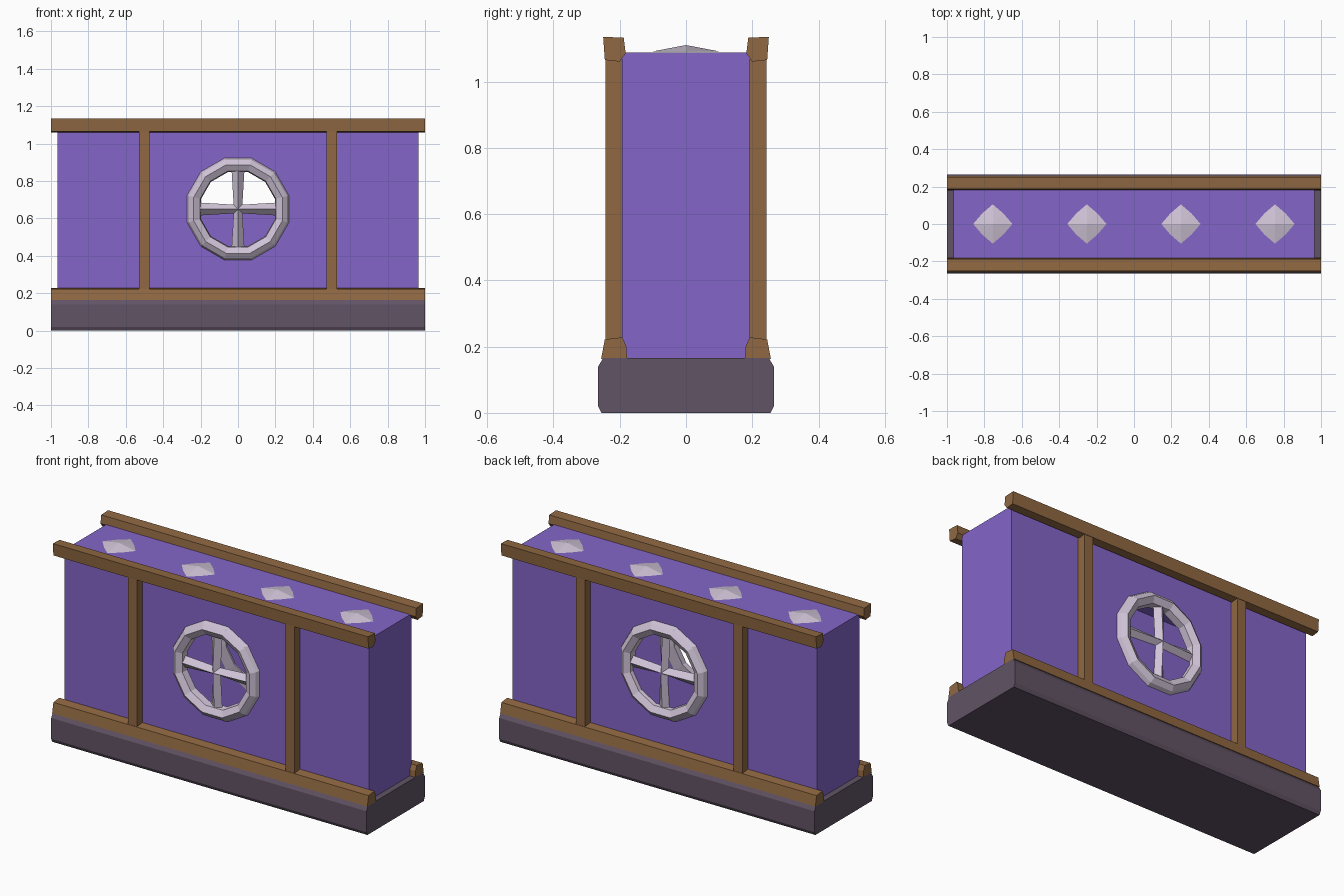
import bpy, bmesh
from math import sin, cos, pi
from mathutils import Vector

old = bpy.data.objects.get("Cube")
if old:
    bpy.data.objects.remove(old)


def material(name, r, g, b):
    m = bpy.data.materials.new(name)
    m.use_nodes = True
    m.diffuse_color = (r, g, b, 1)
    m.node_tree.nodes["Principled BSDF"].inputs["Base Color"].default_value = (r, g, b, 1)
    return m


PURPLE = material("purple plaster", .23, .13, .58)
WOOD = material("brown wood", .28, .14, .055)
DARK = material("dark stone", .12, .087, .13)
PALE = material("pale stone", .63, .55, .68)
WINDOW_Z = .65


def make(name, bm, mat):
    bmesh.ops.recalc_face_normals(bm, faces=bm.faces)
    me = bpy.data.meshes.new(name)
    bm.to_mesh(me)
    bm.free()
    me.materials.append(mat)
    ob = bpy.data.objects.new(name, me)
    bpy.context.collection.objects.link(ob)
    return ob


def prism(name, profile, axis, lo, hi, mat):
    """Extrude a closed 2D profile along x (profile y, z) or y (profile x, z)."""
    bm = bmesh.new()
    place = (lambda a, b, t: (t, a, b)) if axis == "x" else (lambda a, b, t: (a, t, b))
    rings = [[bm.verts.new(place(a, b, t)) for a, b in profile] for t in (lo, hi)]
    n = len(profile)
    for ring in rings:
        bm.faces.new(ring)
    for i in range(n):
        j = (i + 1) % n
        bm.faces.new((rings[0][i], rings[0][j], rings[1][j], rings[1][i]))
    return make(name, bm, mat)


def rect(a0, a1, b0, b1):
    return [(a0, b0), (a1, b0), (a1, b1), (a0, b1)]


def arc(radius, start, end, steps):
    return [(radius * cos(start + (end - start) * i / steps),
             WINDOW_Z + radius * sin(start + (end - start) * i / steps))
            for i in range(steps + 1)]


def cut(target, cutter):
    mod = target.modifiers.new("cut", "BOOLEAN")
    mod.operation = "DIFFERENCE"
    mod.solver = "EXACT"
    mod.object = cutter
    bpy.context.view_layer.update()
    graph = bpy.context.evaluated_depsgraph_get()
    target.data = bpy.data.meshes.new_from_object(target.evaluated_get(graph))
    target.modifiers.clear()
    bpy.data.objects.remove(cutter)


# Base slab with slightly sloped shoulders
prism("base_slab", [(-.255, 0), (.255, 0), (.265, .02), (.265, .14), (.25, .165),
                    (-.25, .165), (-.265, .14), (-.265, .02)], "x", -1, 1, DARK)

# Hollow wall with a round opening in front and an arched one behind
wall = prism("wall_body", rect(-.193, .193, .16, 1.088), "x", -.965, .965, PURPLE)
cut(wall, prism("hollow", rect(-.185, .185, .175, 1.075), "x", -.95, .95, PURPLE))
cut(wall, prism("round_hole", arc(.25, 0, 2 * pi, 12)[:-1], "y", -.3, 0, PURPLE))
cut(wall, prism("arched_hole", arc(.25, 0, pi, 6), "y", 0, .3, PURPLE))


def window_ring(name, side):
    """Faceted stone ring with a diamond cross section."""
    bm = bmesh.new()
    n = 12
    section = [(.285, .185), (.272, .215), (.245, .235), (.21, .215), (.205, .175)]
    rows = []
    for i in range(n):
        a = 2 * pi * (i + .5) / n
        rows.append([bm.verts.new((r * cos(a), side * d, WINDOW_Z + r * sin(a)))
                     for r, d in section])
    for i in range(n):
        p, q = rows[i], rows[(i + 1) % n]
        for k in range(len(section)):
            m = (k + 1) % len(section)
            bm.faces.new((p[k], p[m], q[m], q[k]))
    bmesh.ops.triangulate(bm, faces=bm.faces)
    make(name, bm, PALE)


def window_spoke(name, side, turn):
    """Tapered spoke with a raised ridge, running from the hub to the ring."""
    bm = bmesh.new()
    along = Vector((cos(turn), 0, sin(turn)))
    across = Vector((-sin(turn), 0, cos(turn)))
    centre = Vector((0, 0, WINDOW_Z))
    ends = []
    for dist, half, ridge in ((0, .022, .228), (.235, .036, .215)):
        mid = centre + along * dist
        ends.append([bm.verts.new(mid + across * w + Vector((0, side * d, 0)))
                     for w, d in ((-half, .19), (0, ridge), (half, .19), (0, .172))])
    for end in ends:
        bm.faces.new(end)
    for i in range(4):
        j = (i + 1) % 4
        bm.faces.new((ends[0][i], ends[0][j], ends[1][j], ends[1][i]))
    make(name, bm, PALE)


# Timber frame and windows, repeated on both faces
for label, side in (("front", -1), ("back", 1)):
    def flip(points):
        return [(side * a, b) for a, b in points]

    prism(label + "_top_rail", flip([(.2, 1.06), (.245, 1.065), (.25, 1.135),
                                     (.188, 1.132), (.182, 1.085)]), "x", -1, 1, WOOD)
    prism(label + "_bottom_rail", flip([(.178, .163), (.256, .163), (.245, .222),
                                        (.192, .228), (.18, .2)]), "x", -1, 1, WOOD)
    for hand, x in (("left", .5), ("right", -.5)):
        prism(f"{label}_{hand}_post", rect(x - .028, x + .028, .2, 1.08), "y",
              side * .188, side * .243, WOOD)
    window_ring(label + "_window_ring", side)
    for k, arm in enumerate(("left", "upper", "right", "lower")):
        window_spoke(f"{label}_{arm}_spoke", side, k * pi / 2)

# Low diamond stones along the top
for i in range(4):
    x = -.755 + i * .503
    bm = bmesh.new()
    tip = bm.verts.new((x, 0, 1.11))
    rim = []
    for k in range(8):
        r = .105 if k % 2 == 0 else .08
        rim.append(bm.verts.new((x + r * cos(k * pi / 4), r * sin(k * pi / 4), 1.09)))
    for k in range(8):
        bm.faces.new((tip, rim[k], rim[(k + 1) % 8]))
    bm.faces.new(rim)
    make(f"top_stone_{i + 1}", bm, PALE)
